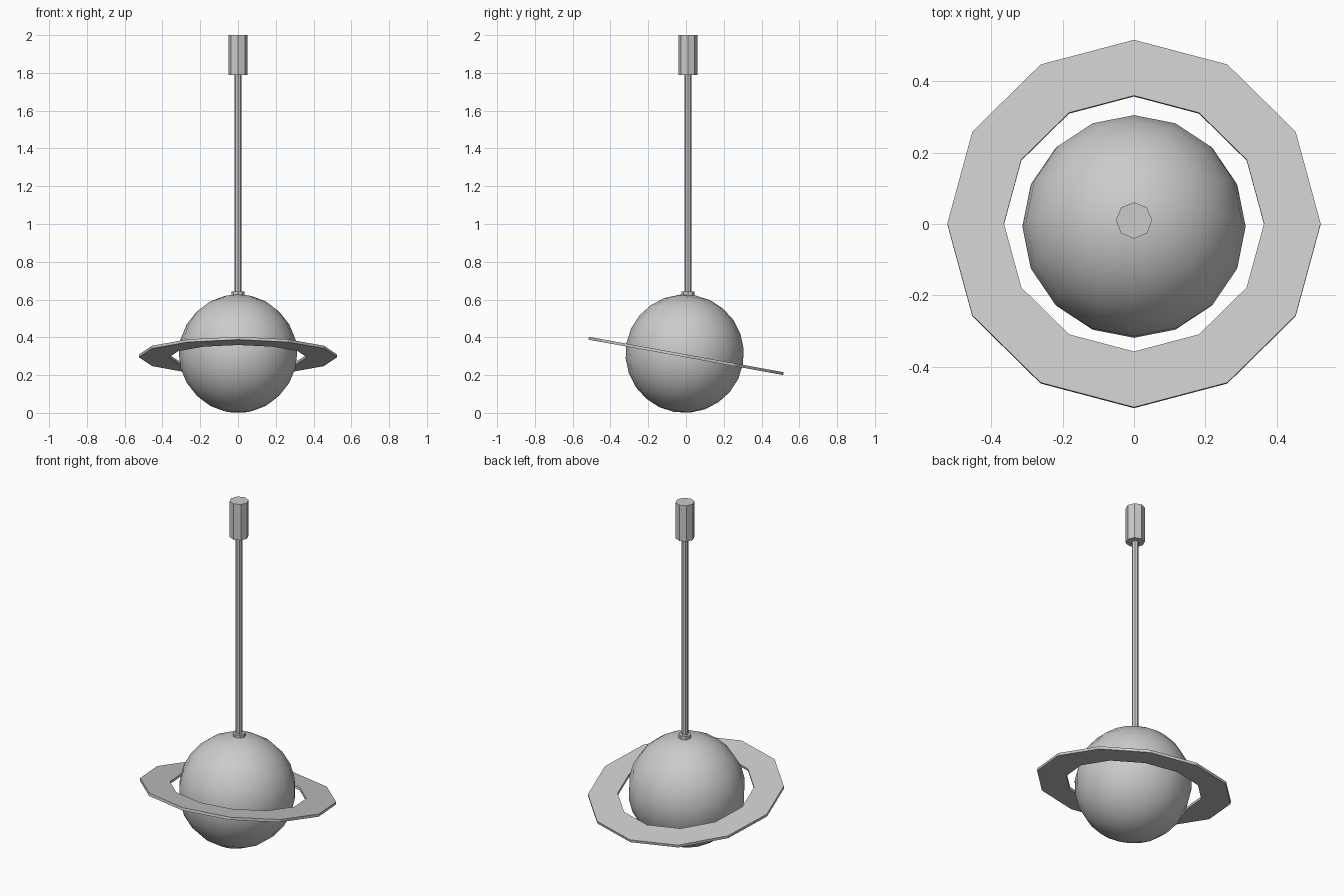
import bpy, bmesh, math
from mathutils import Matrix

if "Cube" in bpy.data.objects:
    bpy.data.objects.remove(bpy.data.objects["Cube"])

TILT = math.radians(-10.3)
Y_ROD = 0.01


def make_object(name, bm, location=(0, 0, 0), tilt=0.0, smooth=False):
    bmesh.ops.recalc_face_normals(bm, faces=bm.faces)
    for f in bm.faces:
        f.smooth = smooth
    mesh = bpy.data.meshes.new(name)
    bm.to_mesh(mesh)
    bm.free()
    ob = bpy.data.objects.new(name, mesh)
    ob.location = location
    ob.rotation_euler.x = tilt
    bpy.context.collection.objects.link(ob)
    return ob


def prism(name, radius, z0, z1, sides=8):
    bm = bmesh.new()
    bmesh.ops.create_cone(bm, cap_ends=True, segments=sides,
                          radius1=radius, radius2=radius, depth=z1 - z0)
    return make_object(name, bm, (0, Y_ROD, (z0 + z1) / 2))


def flat_ring(name, inner, outer, thickness, sides, location):
    bm = bmesh.new()
    h = thickness / 2
    profile = [(inner, -h), (outer, -h), (outer, h), (inner, h)]
    loops = []
    for i in range(sides):
        a = math.tau * i / sides
        loops.append([bm.verts.new((r * math.cos(a), r * math.sin(a), z))
                      for r, z in profile])
    for i in range(sides):
        p, q = loops[i], loops[(i + 1) % sides]
        for j in range(4):
            k = (j + 1) % 4
            bm.faces.new((p[j], q[j], q[k], p[k]))
    return make_object(name, bm, location, TILT)


# Globe, tilted with its ring
bm = bmesh.new()
bmesh.ops.create_uvsphere(bm, u_segments=16, v_segments=12, radius=0.3135)
make_object("globe", bm, (0, -0.007, 0.3135), TILT, smooth=True)

# Twelve-sided planetary ring
flat_ring("ring", 0.365, 0.524, 0.015, 12, (0, 0, 0.3015))

# Hanging hardware: collar, rod and ceiling cap
prism("collar", 0.034, 0.605, 0.642)
prism("rod", 0.018, 0.62, 1.80)
prism("ceiling_cap", 0.051, 1.79, 2.0)
